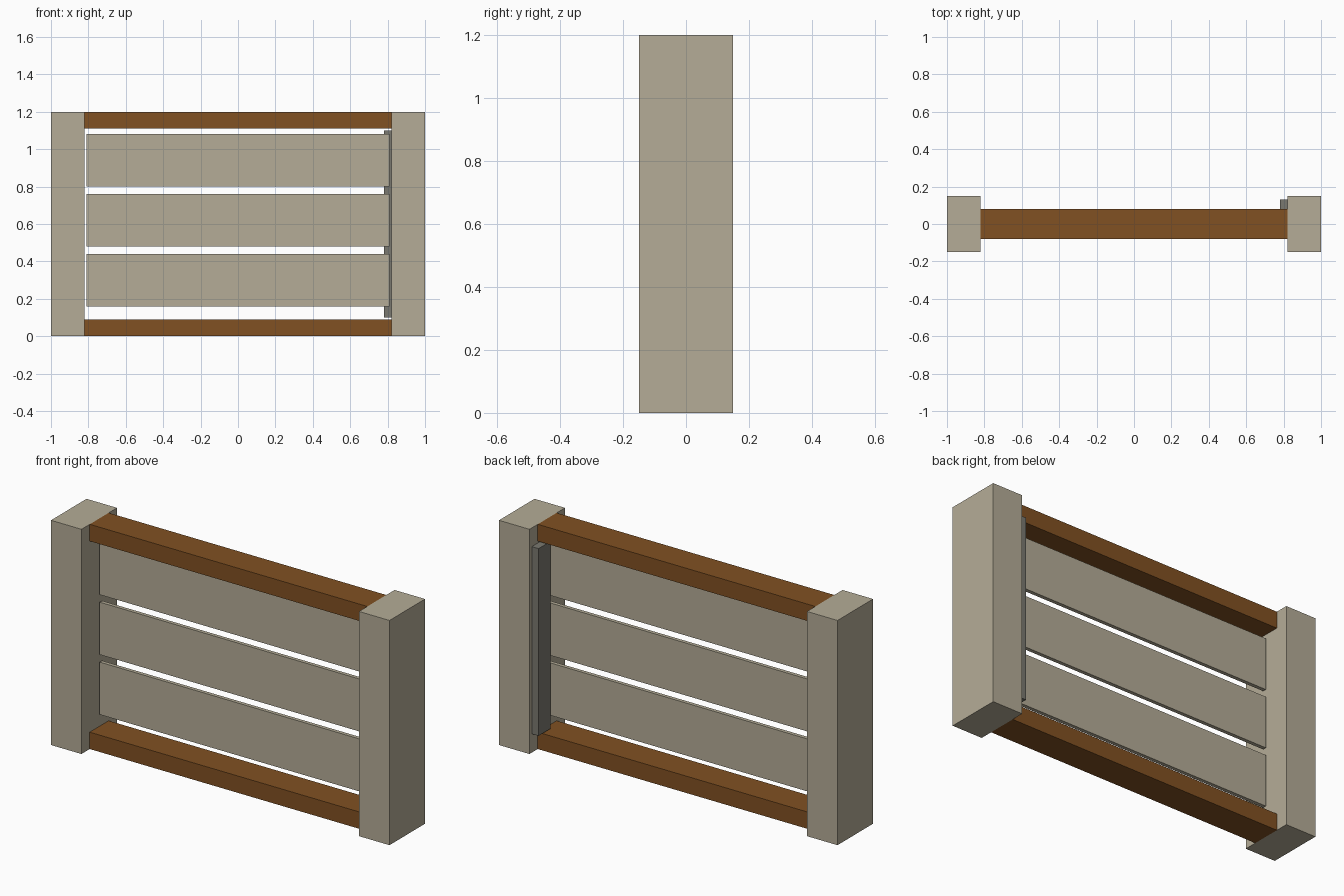
import bpy

default = bpy.data.objects.get("Cube")
if default:
    bpy.data.objects.remove(default, do_unlink=True)


def material(name, rgb):
    m = bpy.data.materials.new(name)
    m.use_nodes = True
    m.diffuse_color = (*rgb, 1)
    m.node_tree.nodes["Principled BSDF"].inputs["Base Color"].default_value = (*rgb, 1)
    return m


def box(name, mat, low, high):
    """Flat-shaded box between two opposite corners."""
    centre = [(a + b) / 2 for a, b in zip(low, high)]
    bpy.ops.mesh.primitive_cube_add(size=1, location=centre)
    ob = bpy.context.object
    ob.name = name
    ob.scale = [b - a for a, b in zip(low, high)]
    bpy.ops.object.transform_apply(location=False, rotation=False, scale=True)
    ob.data.materials.append(mat)
    return ob


stone = material("pale stone", (0.46, 0.415, 0.31))
wood = material("brown wood", (0.22, 0.082, 0.016))
metal = material("grey metal", (0.195, 0.19, 0.16))

HEIGHT = 1.2
INNER = 0.82

# Side posts
for side, name in ((-1, "right_post"), (1, "left_post")):
    x = sorted((side * INNER, side))
    box(name, stone, (x[0], -0.15, 0), (x[1], 0.15, HEIGHT))

# Top and bottom rails
for name, z in (("bottom_rail", 0), ("top_rail", HEIGHT - 0.09)):
    box(name, wood, (-INNER, -0.08, z), (INNER, 0.08, z + 0.09))

# Horizontal slats
for i in range(3):
    z = 0.16 + i * 0.32
    box(f"slat_{i + 1}", stone, (-0.81, -0.01, z), (0.81, 0.01, z + 0.28))

# Upright control rod behind the slats
box("control_rod", metal, (0.78, 0.03, 0.1), (INNER, 0.13, 1.1))
